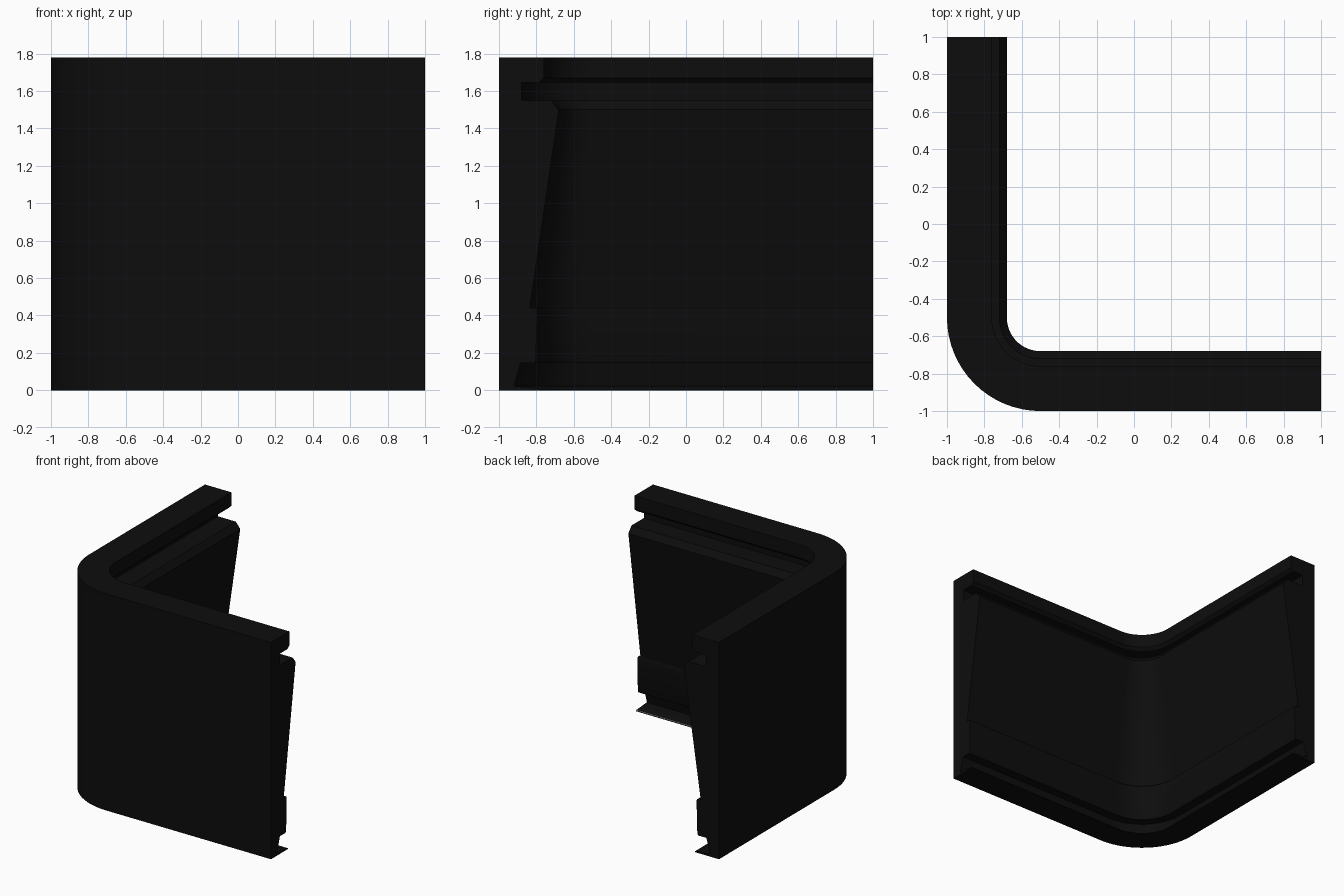
import bpy, bmesh, math

if "Cube" in bpy.data.objects:
    bpy.data.objects.remove(bpy.data.objects["Cube"])


def material(name, v):
    m = bpy.data.materials.new(name)
    m.diffuse_color = (v, v, v, 1)
    m.use_nodes = True
    m.node_tree.nodes["Principled BSDF"].inputs["Base Color"].default_value = m.diffuse_color
    return m


black = material("matte black", 0.004)
grey = material("worn grey edge", 0.12)

# Cross-section: (thickness measured inward from the outer face, height)
profile = [(0, 0), (0.218, 0), (0.22, 0.006), (0.214, 0.010), (0.08, 0.022),
           (0.115, 0.145), (0.19, 0.145), (0.197, 0.16), (0.204, 0.43), (0.198, 0.44),
           (0.165, 0.44), (0.32, 1.50), (0.28, 1.55), (0.12, 1.55),
           (0.12, 1.645), (0.215, 1.645), (0.24, 1.67), (0.24, 1.78), (0, 1.78)]

# Plan path: outer point plus inward direction, with a rounded corner
R, SEG = 0.5, 16
path = [(-1, 1, 1, 0)]
for i in range(SEG + 1):
    a = math.pi + math.pi / 2 * i / SEG
    c, s = math.cos(a), math.sin(a)
    path.append((-1 + R + R * c, -1 + R + R * s, -c, -s))
path.append((1, -1, 0, 1))

# Sweep the cross-section along the path
bm = bmesh.new()
rings = [[bm.verts.new((x + nx * d, y + ny * d, z)) for d, z in profile]
         for x, y, nx, ny in path]
n = len(profile)
for a, b in zip(rings, rings[1:]):
    for j in range(n):
        k = (j + 1) % n
        f = bm.faces.new((a[j], a[k], b[k], b[j]))
        f.material_index = 1 if j == 2 else 0  # worn edge of the bottom lip
bm.faces.new(rings[0])
bm.faces.new(rings[-1][::-1])
bmesh.ops.recalc_face_normals(bm, faces=bm.faces[:])

mesh = bpy.data.meshes.new("corner_wall")
bm.to_mesh(mesh)
bm.free()
mesh.materials.append(black)
mesh.materials.append(grey)
wall = bpy.data.objects.new("corner_wall", mesh)
bpy.context.collection.objects.link(wall)
bpy.context.view_layer.objects.active = wall
wall.select_set(True)
bpy.ops.object.shade_smooth_by_angle(angle=math.radians(30))
